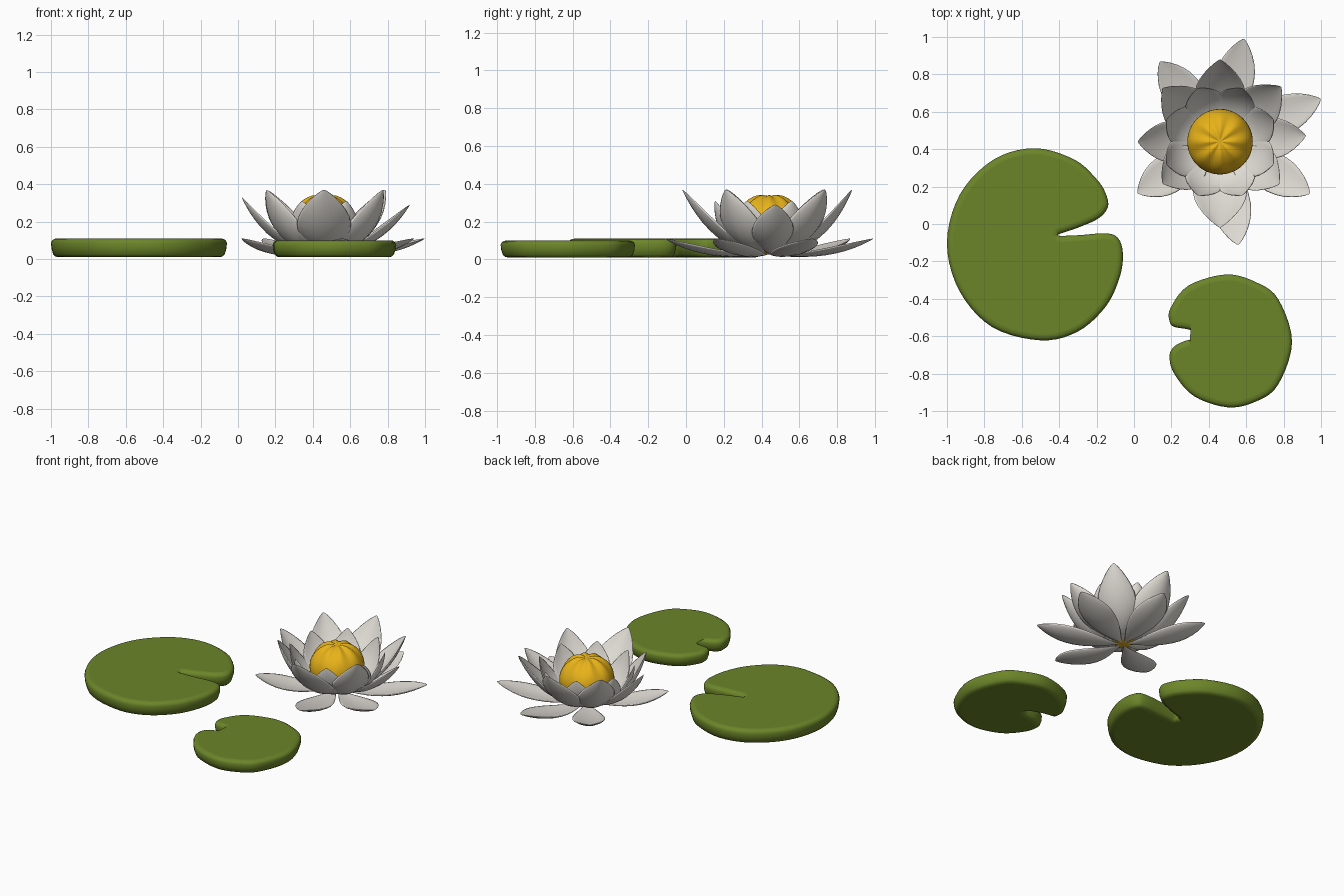
import bpy, bmesh, math
from mathutils import Vector

if "Cube" in bpy.data.objects:
    bpy.data.objects.remove(bpy.data.objects["Cube"])

CX, CY = 0.46, 0.44          # flower centre


def material(name, rgb):
    m = bpy.data.materials.new(name)
    m.diffuse_color = (*rgb, 1)
    m.use_nodes = True
    m.node_tree.nodes["Principled BSDF"].inputs["Base Color"].default_value = m.diffuse_color
    return m


GREEN = material("leaf green", (0.15, 0.235, 0.022))
WHITE = material("petal white", (0.75, 0.72, 0.67))
YELLOW = material("stamen yellow", (0.82, 0.46, 0.01))


def finish(bm, name, mat):
    bmesh.ops.recalc_face_normals(bm, faces=bm.faces)
    me = bpy.data.meshes.new(name)
    bm.to_mesh(me)
    bm.free()
    me.materials.append(mat)
    ob = bpy.data.objects.new(name, me)
    bpy.context.collection.objects.link(ob)
    return ob


def bridge(bm, rings):
    for a, b in zip(rings, rings[1:]):
        n = len(a)
        for i in range(n):
            j = (i + 1) % n
            bm.faces.new((a[i], a[j], b[j], b[i])).smooth = True


def smooth_loop(pts, steps=5):
    """Closed Catmull-Rom curve through the points."""
    p = [Vector(q) for q in pts]
    n, out = len(p), []
    for i in range(n):
        a, b, c, d = p[i - 1], p[i], p[(i + 1) % n], p[(i + 2) % n]
        for k in range(steps):
            t = k / steps
            out.append(0.5 * (2 * b + (c - a) * t + (2 * a - 5 * b + 4 * c - d) * t * t
                              + (3 * b - a - 3 * c + d) * t ** 3))
    return out


# Lily pads: notched outline (counter-clockwise) with a rounded rim
def pad(name, pts, top):
    line = smooth_loop(pts)
    n = len(line)
    bm = bmesh.new()
    h = top - 0.01
    profile = [(0.045, 0), (0.025, 0.03), (0.012, 0.15), (0.003, 0.45),
               (0.0, 0.75), (0.006, 0.9), (0.018, 0.98), (0.032, 1)]
    rings = []
    for inset, f in profile:
        ring = []
        for i, p in enumerate(line):
            t = (line[(i + 1) % n] - line[i - 1]).normalized()
            q = p + Vector((-t.y, t.x)) * inset
            ring.append(bm.verts.new((q.x, q.y, 0.01 + h * f)))
        rings.append(ring)
    bridge(bm, rings)
    caps = [bm.faces.new(rings[0][::-1]), bm.faces.new(rings[-1])]
    bmesh.ops.triangulate(bm, faces=caps)
    return finish(bm, name, GREEN)


pad("large_lily_pad", [
    (-0.53, 0.405), (-0.75, 0.345), (-0.93, 0.16), (-1, -0.1), (-0.935, -0.355),
    (-0.76, -0.55), (-0.5, -0.622), (-0.3, -0.575), (-0.15, -0.44), (-0.075, -0.28),
    (-0.06, -0.15), (-0.09, -0.07), (-0.16, -0.05), (-0.3, -0.06), (-0.41, -0.06),
    (-0.3, -0.02), (-0.19, 0.03), (-0.14, 0.09), (-0.15, 0.16), (-0.2, 0.24),
    (-0.32, 0.345)], 0.11)
pad("small_lily_pad", [
    (0.49, -0.27), (0.29, -0.33), (0.195, -0.45), (0.19, -0.52), (0.215, -0.55),
    (0.295, -0.565), (0.39, -0.605), (0.29, -0.62), (0.215, -0.655), (0.19, -0.71),
    (0.215, -0.8), (0.32, -0.92), (0.5, -0.98), (0.65, -0.95), (0.77, -0.86),
    (0.845, -0.63), (0.77, -0.4), (0.65, -0.31)], 0.10)


# Petal: lens-shaped cross-section swept along a curve from the heart to the tip
def petal(bm, angle, base, ctrl, tip, width, cup, thick=0.012, rows=16, seg=16):
    a = math.radians(angle)
    out = Vector((math.cos(a), math.sin(a), 0))
    side = Vector((-out.y, out.x, 0))
    up = Vector((0, 0, 1))
    p0, p1, p2 = Vector(base), Vector(ctrl), Vector(tip)
    rings = []
    for i in range(rows + 1):
        u = 0.5 - 0.5 * math.cos(math.pi * i / rows)
        u = min(max(u, 0.003), 0.998)
        p = p0 * (1 - u) ** 2 + p1 * 2 * u * (1 - u) + p2 * u * u
        t = ((p1 - p0) * (1 - u) + (p2 - p1) * u).normalized()
        nrm = out * -t.y + up * t.x
        s = math.sin(math.pi * u ** 1.25) ** 0.75
        ring = []
        for k in range(seg):
            w = 2 * math.pi * k / seg
            v = math.cos(w)
            lift = cup * width * s * v * v + thick * s * math.sin(w)
            q = out * p.x + up * p.y + side * (v * s * width / 2) + nrm * lift
            ring.append(bm.verts.new((q.x + CX, q.y + CY, q.z)))
        rings.append(ring)
    bridge(bm, rings)
    bm.faces.new(rings[0][::-1])
    bm.faces.new(rings[-1])


# Outer petals lying nearly flat: angle, reach
bm = bmesh.new()
for ang, r in [(77, 0.565), (127, 0.535), (23, 0.585), (-30, 0.555), (-80, 0.56), (212, 0.52)]:
    petal(bm, ang, (0.02, 0.025), (0.32, 0.0), (r, 0.11), 0.21, 0.1)
finish(bm, "outer_petals", WHITE)

# Middle petals, rising: angle, reach, tip height, width
bm = bmesh.new()
for ang, r, z, w in [(90, 0.44, 0.37, 0.27), (42, 0.44, 0.37, 0.25), (4, 0.46, 0.29, 0.22),
                     (-36, 0.39, 0.37, 0.25), (-90, 0.46, 0.37, 0.29), (-144, 0.38, 0.37, 0.25),
                     (180, 0.44, 0.33, 0.22), (137, 0.42, 0.37, 0.25)]:
    petal(bm, ang, (0.04, 0.03), (0.28, 0.05), (r, z), w, 0.16)
finish(bm, "middle_petals", WHITE)

# Inner petals cupping the heart
bm = bmesh.new()
for i in range(8):
    petal(bm, 22.5 + 45 * i, (0.04, 0.04), (0.27, 0.05), (0.31, 0.31), 0.21, 0.12)
finish(bm, "inner_petals", WHITE)

# Yellow heart with a gently lobed top
bm = bmesh.new()
bmesh.ops.create_uvsphere(bm, u_segments=48, v_segments=24, radius=1)
for v in bm.verts:
    th = math.atan2(v.co.y, v.co.x)
    rad = math.hypot(v.co.x, v.co.y)
    lobe = 0.008 * math.cos(8 * th) * rad * max(v.co.z, 0) * 2
    dip = 0.012 * max(0, 1 - rad * 3)
    v.co = (CX + v.co.x * 0.175, CY + v.co.y * 0.175, 0.185 + v.co.z * 0.16 + lobe - dip * (v.co.z > 0))
for f in bm.faces:
    f.smooth = True
finish(bm, "flower_heart", YELLOW)
